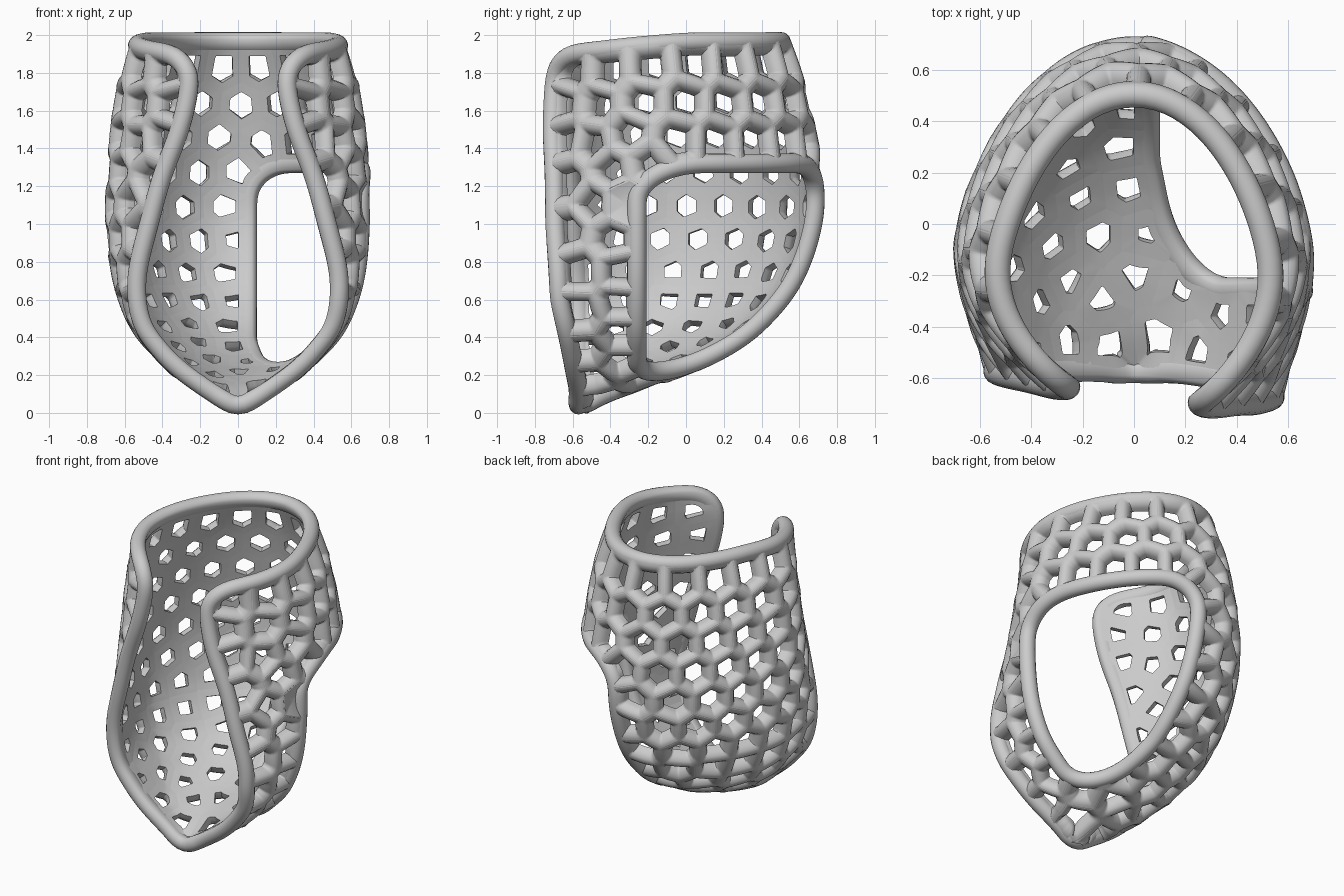
import bpy, bmesh, math
from mathutils import Vector, kdtree

if "Cube" in bpy.data.objects:
    bpy.data.objects.remove(bpy.data.objects["Cube"])

# Shell sections from top to tip: z, back y, half width, front edge x, front edge y
ROWS = [(1.95, .47, .49, .25, -.60), (1.75, .54, .55, .23, -.60), (1.5, .60, .59, .28, -.60),
        (1.25, .64, .61, .37, -.58), (1.0, .63, .615, .435, -.57), (.72, .53, .58, .495, -.56),
        (.5, .35, .50, .47, -.56), (.36, .15, .39, .375, -.56), (.27, -.05, .30, .285, -.56),
        (.205, -.25, .21, .20, -.56), (.14, -.43, .11, .105, -.56), (.075, -.56, .01, .005, -.565)]
NV, NT = 160, 80
BAR, HIGH, A = .049, .088, .21


def row(f):
    """Catmull-Rom blend of the section table."""
    i = min(int(f), len(ROWS) - 2)
    t = f - i
    p = [ROWS[max(0, min(len(ROWS) - 1, i + k))] for k in (-1, 0, 1, 2)]
    return [.5 * (2 * b + (c - a) * t + (2 * a - 5 * b + 4 * c - d) * t * t
                  + (3 * b - a - 3 * c + d) * t ** 3) for a, b, c, d in zip(*p)]


def resample(pts, n):
    acc = [0]
    for a, b in zip(pts, pts[1:]):
        acc.append(acc[-1] + (b - a).length)
    out, j = [], 0
    for k in range(n + 1):
        s = acc[-1] * k / n
        while j < len(pts) - 2 and acc[j + 1] < s:
            j += 1
        out.append(pts[j].lerp(pts[j + 1], min(1, (s - acc[j]) / max(1e-9, acc[j + 1] - acc[j]))))
    return out, acc[-1]


def section(z, yb, w, xr, yr):
    """Half of an egg-shaped horizontal section, back centre to front edge."""
    yw = yr + .4 * (yb - yr)
    pts = []
    for k in range(61):
        a = math.pi / 2 * k / 60
        pts.append(Vector((w * math.sin(a), yw + (yb - yw) * max(0, math.cos(a)) ** 1.35, z)))
    for k in range(1, 31):
        q = k / 30
        pts.append(Vector((w - (w - xr) * q * q, yw + (yr - yw) * q, z)))
    return resample(pts, NT)


# Evenly spaced sections along the back spine, with normals
fine = [(f / 60, *row(f / 60)[:2]) for f in range((len(ROWS) - 1) * 60 + 1)]
acc, grid, LU, j = [0], [], [], 0
for a, b in zip(fine, fine[1:]):
    acc.append(acc[-1] + math.hypot(b[1] - a[1], b[2] - a[2]))
LV = acc[-1]
for k in range(NV + 1):
    s = LV * k / NV
    while j < len(fine) - 2 and acc[j + 1] < s:
        j += 1
    pts, ln = section(*row((j + min(1, (s - acc[j]) / (acc[j + 1] - acc[j]))) / 60))
    grid.append(pts)
    LU.append(ln)
norm = []
for i in range(NV + 1):
    i0, i1 = max(0, min(i, NV - 2) - 1), min(NV - 1, i + 1)
    ic = min(i, NV - 2)
    line = []
    for t in range(NT + 1):
        dt = grid[ic][min(NT, t + 1)] - grid[ic][max(0, t - 1)]
        n = dt.cross(grid[i1][t] - grid[i0][t])
        if t == 0:
            n.x = 0
        line.append(n.normalized())
    norm.append(line)


def half_length(v):
    f = max(0, min(NV - 1e-6, v / LV * NV))
    i = int(f)
    return LU[i] + (LU[i + 1] - LU[i]) * (f - i)


def surf(u, v, h=0):
    """Point on the shell, raised outward by h."""
    f = max(0, min(NV - 1e-6, v / LV * NV))
    g = min(NT - 1e-6, abs(u) / half_length(v) * NT)
    i, k = int(f), int(g)
    a, b = f - i, g - k
    mix = lambda m: m[i][k].lerp(m[i][k + 1], b).lerp(m[i + 1][k].lerp(m[i + 1][k + 1], b), a)
    p = mix(grid) + mix(norm).normalized() * h
    if u > 0:  # right flap reaches a little further forward
        reach = .1 * max(0, min(1, 2 * p.z - .2)) - .04 * max(0, min(1, (p.z - 1) / .8))
        p.y -= reach * max(0, g / NT - .5) / .5
    else:
        p.x = -p.x
    return p


def in_outline(u, v):
    ln = half_length(v)
    v -= .045 * max(0, min(1, (abs(u) / ln - .5) / .35))  # top edge dips toward the front
    if not 0 <= v <= LV:
        return False
    c = max(0, 1 - v / .16)
    return abs(u) <= ln - .16 * (1 - math.sqrt(1 - c * c))


def in_window(u, v):
    if u <= 0 or not in_outline(u, v):
        return False
    p = surf(u, v, .04)
    ds = ((p.y + .26) / .35, (p.x - .05 - .2 * max(0, .25 - p.y)) / .22, (1.32 - p.z) / .2)
    return min(ds) > 0 and sum(max(0, 1 - d) ** 2 for d in ds) < 1


def solid(u, v):
    return in_outline(u, v) and not in_window(u, v)


def clip(c, p, inside, steps=15):
    """Pull p toward c until it is inside."""
    if inside(*p):
        return p
    lo, hi = 0, 1
    for _ in range(steps):
        m = (lo + hi) / 2
        if inside(*c.lerp(p, m)):
            lo = m
        else:
            hi = m
    return c.lerp(p, lo)


# Cell centres: honeycomb seeds thinned to even spacing, then relaxed over the shell
samples = []
st = .034
for iv in range(int(LV / st) + 1):
    for iu in range(-48, 49):
        u, v = iu * st, (iv + .5) * st
        if solid(u, v):
            p = surf(u, v, .04)
            w = (surf(u + .01, v, .04) - p).cross(surf(u, v + .01, .04) - p).length * 1e4
            samples.append((Vector((u, v)), p, max(w, .05) * (1.0 if v > .1 else .5)))
seeds = []
for r in range(0, int(LV / (.866 * A)) + 1):
    for q in sorted(range(-9, 10), key=abs):
        c = Vector((A * (q + .5 * (1 - r % 2)), .14 + .88 * A * r))
        if solid(*c) and all((surf(*c, .04) - surf(*d, .04)).length > .152 for d in seeds):
            seeds.append(c)


def tree(cs):
    kd = kdtree.KDTree(len(cs))
    for i, c in enumerate(cs):
        kd.insert(surf(*c, .04), i)
    kd.balance()
    return kd


for _ in range(24):
    kd = tree(seeds)
    tot = [[Vector((0, 0)), 0] for _ in seeds]
    for uv, p, w in samples:
        t = tot[kd.find(p)[1]]
        t[0] += uv * w
        t[1] += w
    seeds = [t[0] / t[1] if t[1] and solid(*(t[0] / t[1])) else c for t, c in zip(tot, seeds)]
kd = tree(seeds)

# Honeycomb shell: smooth inside, rounded bars outside
bm = bmesh.new()
RAYS = 60
for idx, c in enumerate(seeds):
    mine = lambda u, v: solid(u, v) and kd.find(surf(u, v, .04))[1] == idx
    o = surf(*c, .04)
    su = (surf(c.x + .01, c.y, .04) - o) * 100
    sv = (surf(c.x, c.y + .01, .04) - o) * 100
    e1 = su.normalized()
    skew = sv.dot(e1)
    ln = max(.2, (sv - e1 * skew).length)
    per = []
    for k in range(RAYS):
        a = 2 * math.pi * k / RAYS
        dv = math.sin(a) / ln
        du = (math.cos(a) - dv * skew) / max(.2, su.length)
        per.append(clip(c, c + Vector((du, dv)) * .24, mine))
    inr = sorted((surf(*p, .04) - o).length for p in per)[3]
    s = 1 - BAR / max(inr, 1e-6)
    # outer ends overlap the neighbouring cells slightly so the corners close
    if s > .2:
        prof = [(1.04, 0), (s, 0), (s, .03), (1 - .9 * (1 - s), .053),
                (1 - .6 * (1 - s), .076), (1 - .28 * (1 - s), .086), (1.04, HIGH)]
    else:
        prof = [(1.04, 0), (0, 0), None, (0, .06), (.5, .065), (1.04, HIGH)]
    last = None
    for e in prof:
        ring = e and [bm.verts.new(surf(*c.lerp(p, e[0]), e[1])) for p in per]
        if ring and last:
            for k in range(RAYS):
                n = (k + 1) % RAYS
                bm.faces.new((last[k], last[n], ring[n], ring[k]))
        last = ring
bmesh.ops.remove_doubles(bm, verts=bm.verts, dist=.0002)
bmesh.ops.recalc_face_normals(bm, faces=bm.faces)


def finish(name, bm):
    me = bpy.data.meshes.new(name)
    bm.to_mesh(me)
    bm.free()
    ob = bpy.data.objects.new(name, me)
    bpy.context.collection.objects.link(ob)
    ob.select_set(True)
    bpy.context.view_layer.objects.active = ob


finish("honeycomb_shell", bm)


# Rounded rims, flattened on the inside, around the front/top opening and the side window
def rim(name, c, inside, n, m=220):
    path = []
    for k in range(n):
        a = 2 * math.pi * k / n
        path.append(clip(c, c + Vector((math.sin(a), math.cos(a))) * 3, inside, 18))
    low, _ = resample([Vector((*p, 0)) for p in path + path[:1]], m)
    up = [surf(p.x, p.y, .1) for p in low[:-1]]
    low = [surf(p.x, p.y) for p in low[:-1]]
    for _ in range(4):
        low, up = [[(l[k - 1] + l[k] * 2 + l[(k + 1) % m]) / 4 for k in range(m)] for l in (low, up)]
    bm, rings = bmesh.new(), []
    for k in range(m):
        nn = (up[k] - low[k]).normalized()
        b = (low[(k + 1) % m] - low[k - 1]).cross(nn).normalized()
        angs = [math.radians(-58 + 296 * i / 15) for i in range(16)]
        rings.append([bm.verts.new(low[k] + nn * (.043 + .051 * math.sin(a)) + b * .051 * math.cos(a)) for a in angs])
    for k in range(m):
        r0, r1 = rings[k], rings[(k + 1) % m]
        for i in range(16):
            bm.faces.new((r0[i], r0[(i + 1) % 16], r1[(i + 1) % 16], r1[i]))
    bmesh.ops.recalc_face_normals(bm, faces=bm.faces)
    finish(name, bm)


rim("opening_rim", Vector((0, 1.0)), in_outline, 500)
wins = [Vector((u * .04, v * .04)) for u in range(1, 45) for v in range(1, 70) if in_window(u * .04, v * .04)]
rim("window_rim", sum(wins, Vector((0, 0))) / len(wins), in_window, 300)
bpy.ops.object.shade_smooth_by_angle(angle=math.radians(48))
